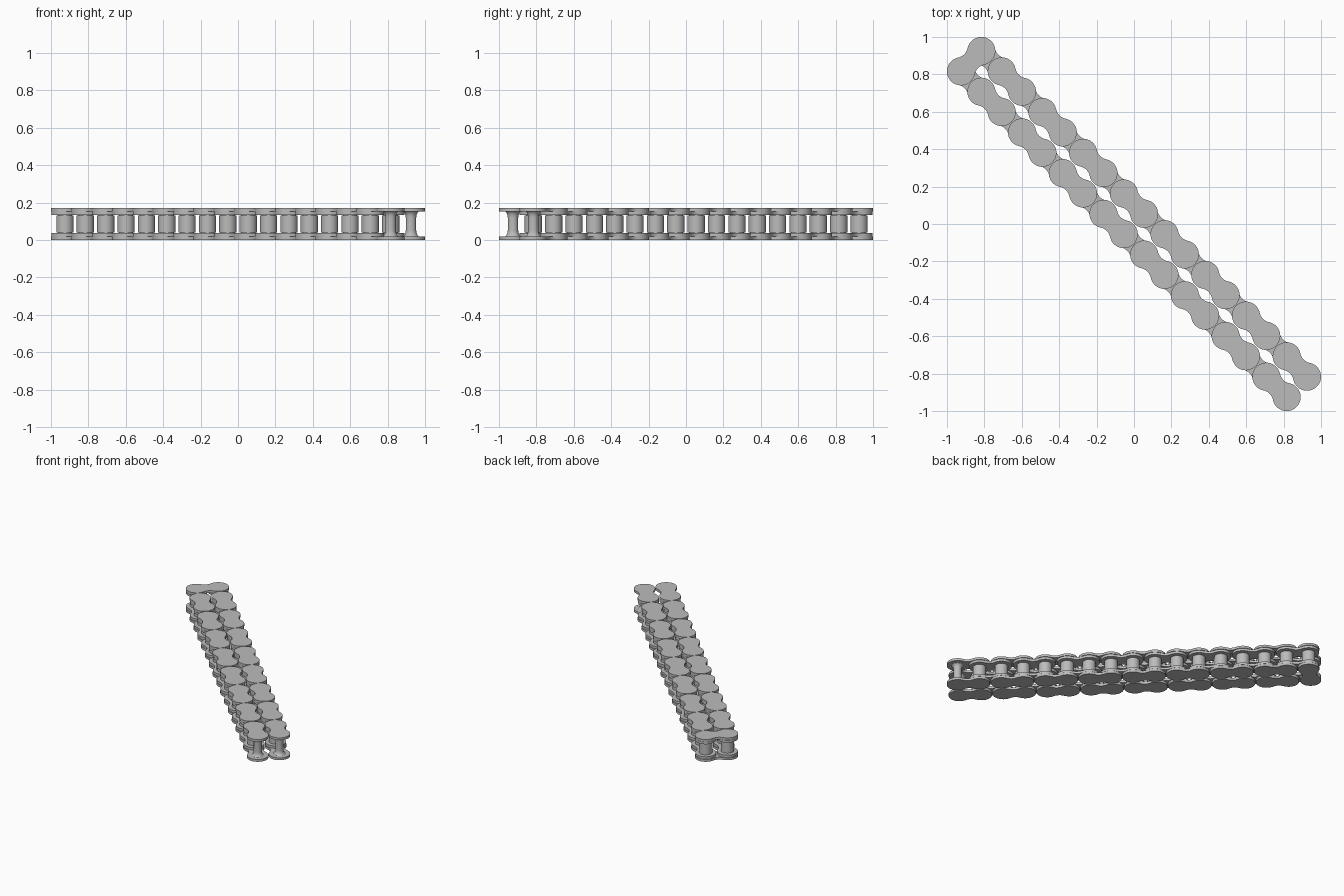
import bpy, bmesh, math
from mathutils import Vector

if "Cube" in bpy.data.objects:
    bpy.data.objects.remove(bpy.data.objects["Cube"])

HEIGHT = 0.172       # overall height
THICK = 0.018        # plate thickness
STEP = 1.85 / 17     # x and y distance between neighbouring pins
PITCH = STEP * math.sqrt(2)
PINS = 17            # pins per row

steel = bpy.data.materials.new("steel grey")
steel.use_nodes = True
steel.diffuse_color = (0.5, 0.5, 0.5, 1)
steel.node_tree.nodes["Principled BSDF"].inputs["Base Color"].default_value = (0.5, 0.5, 0.5, 1)


def finish(bm, name):
    """Turn a bmesh into a mesh with smooth sides and sharp rims."""
    bmesh.ops.recalc_face_normals(bm, faces=bm.faces)
    for f in bm.faces:
        f.smooth = True
    for e in bm.edges:
        if len(e.link_faces) == 2 and e.calc_face_angle() > math.radians(35):
            e.smooth = False
    mesh = bpy.data.meshes.new(name)
    bm.to_mesh(mesh)
    bm.free()
    mesh.materials.append(steel)
    return mesh


def plate_mesh(name, r, waist):
    """Waisted link plate: two round ends joined by tangent hollow arcs."""
    p = PITCH / 2
    R = (p * p + waist * waist - r * r) / (2 * (r - waist))
    h = waist + R
    a = math.atan2(h, -p)            # tangent angle at the +x end
    end = [(p + r * math.cos(t), r * math.sin(t))
           for t in (-a + 2 * a * i / 28 for i in range(29))]
    b = math.atan2(p, h)             # half angle of the hollow
    hollow = [(R * math.sin(t), h - R * math.cos(t))
              for t in (b - 2 * b * i / 10 for i in range(1, 10))]
    half = end + hollow
    outline = half + [(-x, -y) for x, y in half]
    bm = bmesh.new()
    face = bm.faces.new([bm.verts.new((x, y, 0)) for x, y in outline])
    top = bmesh.ops.extrude_face_region(bm, geom=[face])["geom"]
    bmesh.ops.translate(bm, vec=(0, 0, THICK),
                        verts=[v for v in top if isinstance(v, bmesh.types.BMVert)])
    return finish(bm, name)


def turned_mesh(name, profile):
    """Solid of revolution from (radius, z) points, closed by flat ends."""
    bm = bmesh.new()
    n = 32
    rings = [[bm.verts.new((r * math.cos(math.tau * i / n), r * math.sin(math.tau * i / n), z))
              for i in range(n)] for r, z in profile]
    for lo, hi in zip(rings, rings[1:]):
        for i in range(n):
            j = (i + 1) % n
            bm.faces.new((lo[i], lo[j], hi[j], hi[i]))
    bm.faces.new(rings[0])
    bm.faces.new(rings[-1])
    return finish(bm, name)


def place(name, mesh, x, y, z=0, angle=0):
    ob = bpy.data.objects.new(name, mesh)
    ob.location = (x, y, z)
    ob.rotation_euler.z = angle
    bpy.context.collection.objects.link(ob)


# Shared part shapes
outer_plate = plate_mesh("outer_plate", 0.075, 0.052)
inner_plate = plate_mesh("inner_plate", 0.073, 0.050)
inner_z = THICK + 0.002
roller_z = inner_z + THICK
roller = turned_mesh("roller", [(0.038, roller_z - 0.004), (0.038, roller_z + 0.002),
                                (0.046, roller_z + 0.002), (0.046, HEIGHT - roller_z - 0.002),
                                (0.038, HEIGHT - roller_z - 0.002), (0.038, HEIGHT - roller_z + 0.004)])
# Pin with hollow flares where it meets the outer plates
flare = [(0.028 + 0.022 * (1 - math.sin(t)), THICK - 0.002 + 0.036 * (1 - math.cos(t)))
         for t in (math.pi / 2 * i / 8 for i in range(9))]
pin = turned_mesh("pin", flare + [(r, HEIGHT - z) for r, z in reversed(flare)])


def link(kind, mesh, z, a, b):
    mid, d = (a + b) / 2, b - a
    angle = math.atan2(d.y, d.x)
    place(kind + "_bottom", mesh, mid.x, mid.y, z, angle)
    place(kind + "_top", mesh, mid.x, mid.y, HEIGHT - z - THICK, angle)


# Two parallel rows of alternating links, mirrored across the diagonal
back_row = [Vector((-0.925 + STEP * (i + 1), 0.925 - STEP * i)) for i in range(PINS)]
front_row = [Vector((-v.y, -v.x)) for v in back_row]
for side, row in (("back", back_row), ("front", front_row)):
    for i, v in enumerate(row):
        place(side + "_pin", pin, v.x, v.y)
        if i < PINS - 1:
            place(side + "_roller", roller, v.x, v.y)
            if i % 2:
                link(side + "_outer_plate", outer_plate, 0, v, row[i + 1])
            else:
                link(side + "_inner_plate", inner_plate, inner_z, v, row[i + 1])

# Link that joins the two rows at the folded end
link("fold_outer_plate", outer_plate, 0, front_row[0], back_row[0])
